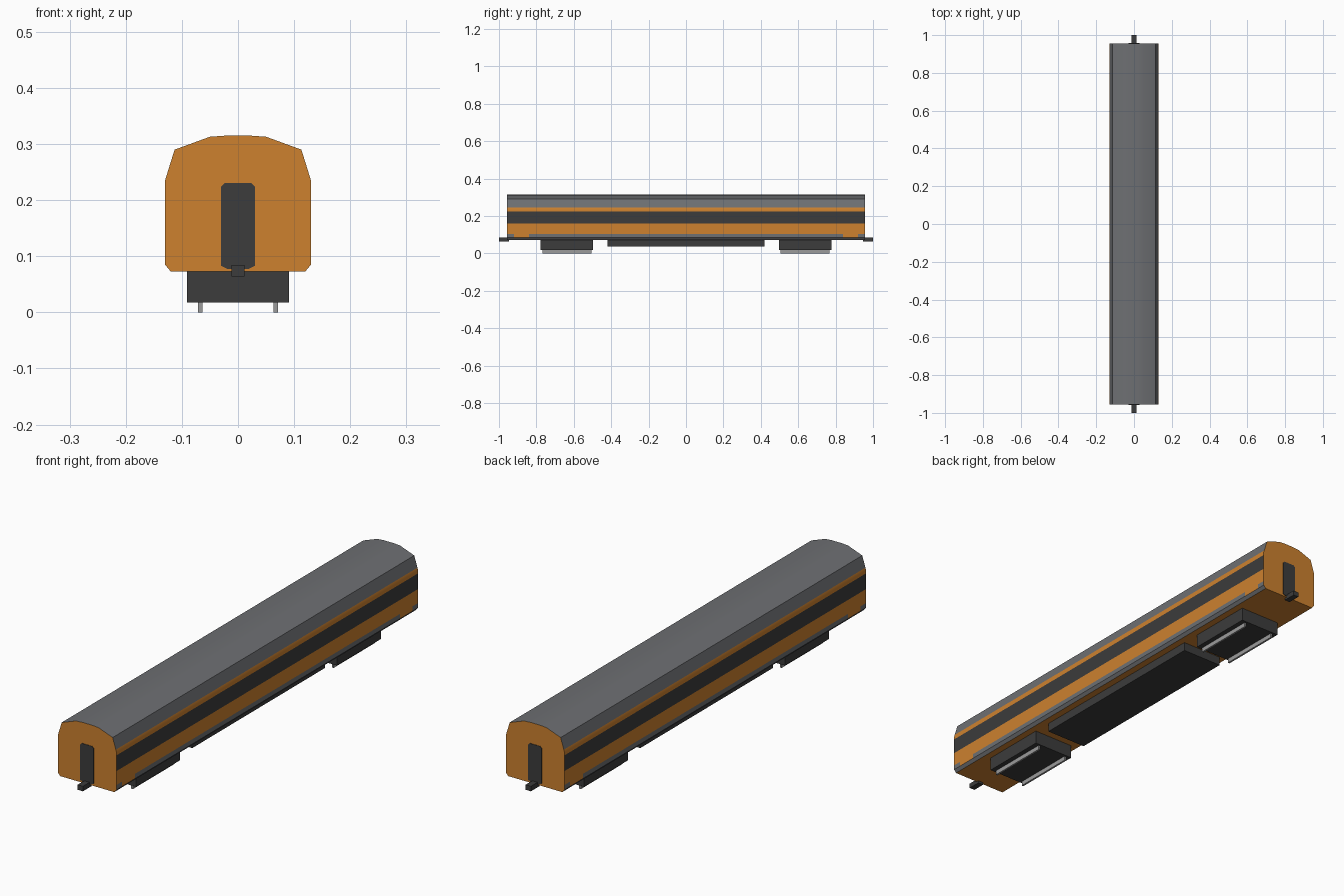
import bpy, bmesh, math

cube = bpy.data.objects.get("Cube")
if cube:
    bpy.data.objects.remove(cube)


def material(name, rgb):
    m = bpy.data.materials.new(name)
    m.use_nodes = True
    m.diffuse_color = (*rgb, 1)
    bsdf = m.node_tree.nodes["Principled BSDF"]
    bsdf.inputs["Base Color"].default_value = (*rgb, 1)
    bsdf.inputs["Roughness"].default_value = 0.8
    return m


ORANGE = material("orange paint", (0.61, 0.22, 0.028))
GREY = material("roof grey", (0.155, 0.16, 0.17))
DARK = material("charcoal", (0.045, 0.045, 0.045))
STEEL = material("wheel steel", (0.33, 0.33, 0.33))


def make_object(name, bm, mats):
    bmesh.ops.recalc_face_normals(bm, faces=bm.faces)
    mesh = bpy.data.meshes.new(name)
    bm.to_mesh(mesh)
    bm.free()
    for m in mats:
        mesh.materials.append(m)
    ob = bpy.data.objects.new(name, mesh)
    bpy.context.collection.objects.link(ob)
    return ob


def loft(name, profile, stations, mats):
    """Sweep a closed x/z profile through y stations and cap both ends."""
    bm = bmesh.new()
    rings = [[bm.verts.new((x, y, z)) for x, z in profile] for y in stations]
    n = len(profile)
    for a, b in zip(rings, rings[1:]):
        for i in range(n):
            j = (i + 1) % n
            bm.faces.new((a[i], a[j], b[j], b[i]))
    bm.faces.new(rings[0])
    bm.faces.new(rings[-1])
    return make_object(name, bm, mats)


def mirrored(half):
    return half + [(-x, z) for x, z in reversed(half)]


def box(name, half_x, y0, y1, z0, z1, mat, x=0):
    corners = [(x - half_x, z0), (x + half_x, z0), (x + half_x, z1), (x - half_x, z1)]
    return loft(name, corners, (y0, y1), [mat])


# Car body with painted bands
SKIRT, WINDOW_LOW, WINDOW_TOP, ROOF_LINE = 0.104, 0.16, 0.223, 0.245
END = 0.956
half = [(0.12, 0.073), (0.13, 0.085)]
half += [(0.13, z) for z in (SKIRT, WINDOW_LOW, WINDOW_TOP, 0.235)]
half += [(0.127, ROOF_LINE), (0.113, 0.29), (0.05, 0.313), (0.022, 0.315)]
body = loft("car_body", mirrored(half), (-END, -0.92, -0.84, 0.84, 0.92, END),
            [ORANGE, GREY, DARK])
for face in body.data.polygons:
    c = face.center
    if abs(face.normal.y) > 0.9 or face.normal.z < -0.9:
        continue
    doorway = 0.84 < abs(c.y) < 0.92
    if c.z > ROOF_LINE or c.z < 0.085 or (c.z < SKIRT and not doorway):
        face.material_index = 1
    elif WINDOW_LOW < c.z < WINDOW_TOP:
        face.material_index = 2

bpy.context.view_layer.objects.active = body
body.select_set(True)
bpy.ops.object.shade_smooth_by_angle(angle=math.radians(30))
body.select_set(False)

# Parts repeated at both ends
door = mirrored([(0.018, 0.077), (0.03, 0.083), (0.03, 0.224), (0.023, 0.231)])
for end, s in (("front", -1), ("back", 1)):
    loft(end + "_gangway_door", door, (s * (END - 0.002), s * (END + 0.002)), [DARK])
    box(end + "_coupler", 0.012, s * (END - 0.01), s, 0.064, 0.084, DARK)
    box(end + "_bogie", 0.091, s * 0.497, s * 0.777, 0.018, 0.074, DARK)
    for side, x in (("left", 0.067), ("right", -0.067)):
        box(f"{end}_{side}_wheel_strip", 0.004, s * 0.505, s * 0.768, 0, 0.019, STEEL, x)

# Equipment box under the floor
box("underfloor_box", 0.091, -0.42, 0.42, 0.037, 0.074, DARK)
